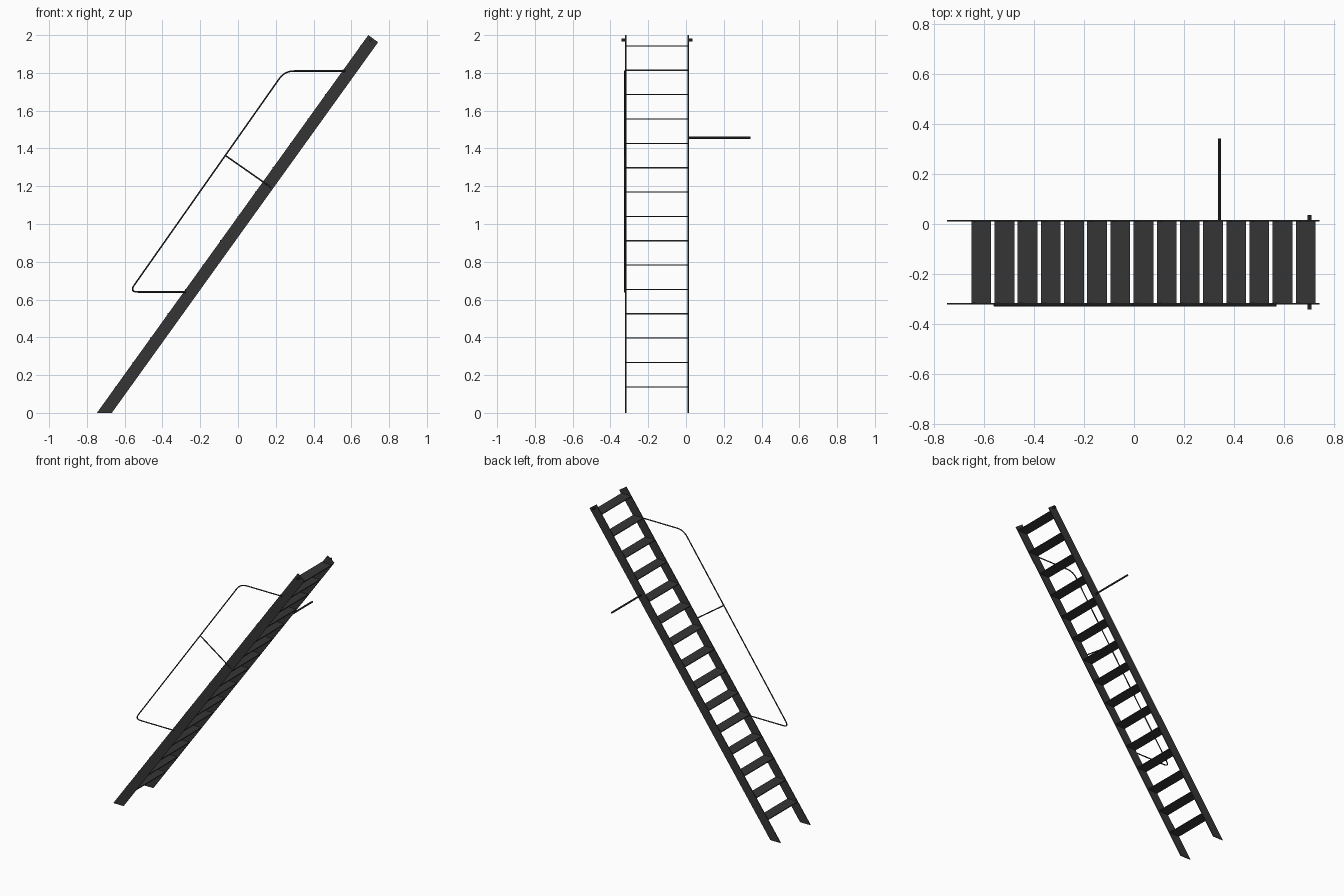
import bpy, bmesh
from mathutils import Vector

cube = bpy.data.objects.get("Cube")
if cube:
    bpy.data.objects.remove(cube, do_unlink=True)

metal = bpy.data.materials.new("dark grey metal")
metal.use_nodes = True
colour = (0.036, 0.036, 0.036, 1)
metal.diffuse_color = colour
metal.node_tree.nodes["Principled BSDF"].inputs["Base Color"].default_value = colour

SLOPE = 1.392            # rise over run
FRONT, BACK = -0.319, 0.012   # side planes of the ladder
FOOT_X, WIDTH = -0.747, 0.079


def upper_edge(z):
    return FOOT_X + z / SLOPE


def add_prism(name, profile, y0, y1):
    """Extrude an x-z profile along y."""
    bm = bmesh.new()
    face = bm.faces.new([bm.verts.new((x, y0, z)) for x, z in profile])
    new = bmesh.ops.extrude_face_region(bm, geom=[face])["geom"]
    bmesh.ops.translate(bm, vec=(0, y1 - y0, 0),
                        verts=[v for v in new if isinstance(v, bmesh.types.BMVert)])
    bmesh.ops.recalc_face_normals(bm, faces=bm.faces)
    mesh = bpy.data.meshes.new(name)
    bm.to_mesh(mesh)
    bm.free()
    mesh.materials.append(metal)
    obj = bpy.data.objects.new(name, mesh)
    bpy.context.collection.objects.link(obj)
    return obj


def add_tube(name, points, radius):
    """Sweep a round section along a path."""
    curve = bpy.data.curves.new(name, "CURVE")
    curve.dimensions = "3D"
    curve.bevel_depth = radius
    curve.bevel_resolution = 2
    curve.use_fill_caps = True
    spline = curve.splines.new("POLY")
    spline.points.add(len(points) - 1)
    for p, co in zip(spline.points, points):
        p.co = (*co, 1)
    curve.materials.append(metal)
    obj = bpy.data.objects.new(name, curve)
    bpy.context.collection.objects.link(obj)
    bpy.ops.object.select_all(action="DESELECT")
    obj.select_set(True)
    bpy.context.view_layer.objects.active = obj
    bpy.ops.object.convert(target="MESH")
    bpy.ops.object.shade_smooth_by_angle()
    return bpy.context.object


def round_corner(before, corner, after, size, steps=6):
    """Points of a quadratic bend around a corner."""
    a = corner + (before - corner).normalized() * size
    b = corner + (after - corner).normalized() * size
    ts = [i / steps for i in range(steps + 1)]
    return [a * (1 - t) ** 2 + corner * 2 * t * (1 - t) + b * t * t for t in ts]


# Side rails: level foot, square-cut top
top = Vector((upper_edge(2.0), 2.0))
across = Vector((SLOPE, -1)).normalized()
top_low = top + across * WIDTH * across.x
side = [(FOOT_X, 0), (FOOT_X + WIDTH, 0), tuple(top_low), tuple(top)]
for name, y in (("front_side_rail", FRONT), ("back_side_rail", BACK)):
    add_prism(name, side, y - 0.003, y + 0.003)

# Level treads
for i in range(15):
    z = 0.138 + i * 0.1289
    x0, x1 = upper_edge(z) - 0.002, upper_edge(z) + WIDTH - 0.002
    add_prism(f"tread_{i + 1}", [(x0, z - 0.003), (x1, z - 0.003),
                                 (x1, z + 0.003), (x0, z + 0.003)], FRONT, BACK)

# Pins at the top of both side rails
for name, y, out in (("front_top_pin", FRONT, -1), ("back_top_pin", BACK, 1)):
    add_tube(name, [(0.702, y, 1.973), (0.702, y + out * 0.023, 1.973)], 0.008)

# Handrail on the front side
y = FRONT - 0.006
low_end, low = Vector((-0.275, y, 0.64)), Vector((-0.575, y, 0.64))
high, high_end = Vector((0.247, y, 1.81)), Vector((0.57, y, 1.81))
path = ([low_end] + round_corner(low_end, low, high, 0.045)
        + round_corner(low, high, high_end, 0.05) + [high_end])
add_tube("handrail", path, 0.004)
add_tube("handrail_brace", [(-0.07, y, 1.365), (0.176, y, 1.193)], 0.004)

# Rod standing out from the back side
add_tube("back_rod", [(0.341, BACK, 1.456), (0.341, 0.342, 1.456)], 0.006)
